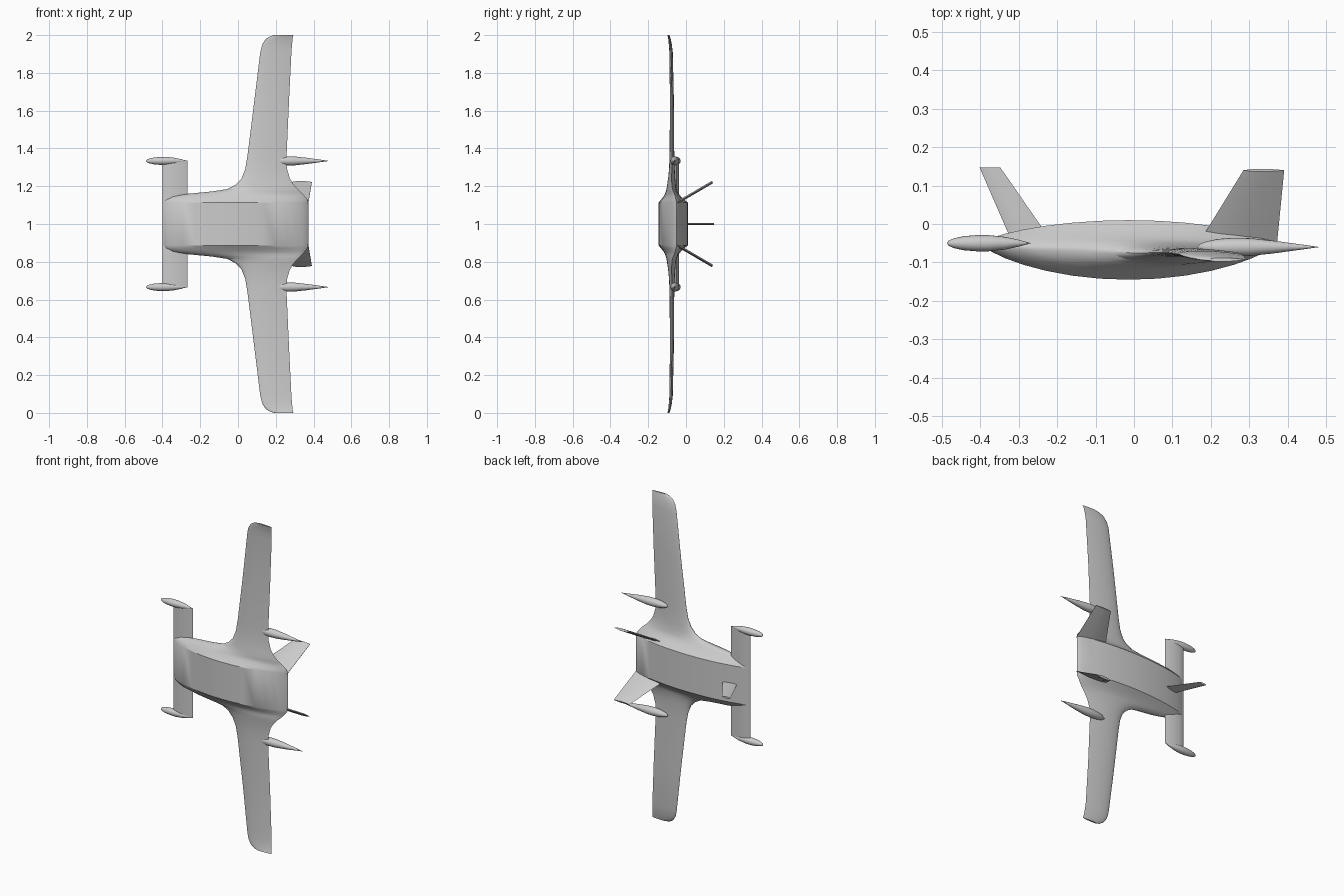
import bpy, bmesh
from math import cos, sin, pi, radians

if "Cube" in bpy.data.objects:
    bpy.data.objects.remove(bpy.data.objects["Cube"])


def loft(name, rings):
    """Skin a row of closed sections and cap both ends."""
    bm = bmesh.new()
    loops = [[bm.verts.new(p) for p in ring] for ring in rings]
    n = len(loops[0])
    for a, b in zip(loops, loops[1:]):
        for i in range(n):
            j = (i + 1) % n
            bm.faces.new((a[i], a[j], b[j], b[i]))
    bm.faces.new(loops[0][::-1])
    bm.faces.new(loops[-1])
    bmesh.ops.remove_doubles(bm, verts=bm.verts, dist=1e-5)
    bmesh.ops.recalc_face_normals(bm, faces=bm.faces)
    mesh = bpy.data.meshes.new(name)
    bm.to_mesh(mesh)
    bm.free()
    ob = bpy.data.objects.new(name, mesh)
    bpy.context.collection.objects.link(ob)
    bpy.ops.object.select_all(action='DESELECT')
    ob.select_set(True)
    bpy.context.view_layer.objects.active = ob
    bpy.ops.object.shade_smooth_by_angle(angle=radians(30))
    return ob


def section(z, x0, x1, top, bot, mid, foil, n=16):
    """Closed section in the xy plane: lens (foil=0) to airfoil (foil=1)."""
    us = [(1 - cos(pi * i / n)) / 2 for i in range(n + 1)]

    def h(u):
        lens = max(0, 4 * u * (1 - u)) ** 0.75
        wing = 2.6 * u ** 0.5 * (1 - u)
        return lens * (1 - foil) + wing * foil
    pts = [(x0 + (x1 - x0) * u, mid + (top - mid) * h(u), z) for u in us]
    pts += [(x0 + (x1 - x0) * u, mid + (bot - mid) * h(u), z) for u in us[-2:0:-1]]
    return pts


# blended body and wing, stations from centre to tip:
# span, leading x, trailing x, top y, bottom y, middle y, airfoil amount
half = [
    (0.113, -0.400, 0.372, 0.010, -0.145, -0.050, 0.0),
    (0.128, -0.388, 0.368, -0.008, -0.133, -0.053, 0.0),
    (0.145, -0.350, 0.355, -0.026, -0.120, -0.057, 0.1),
    (0.160, -0.265, 0.342, -0.038, -0.112, -0.062, 0.25),
    (0.172, -0.140, 0.330, -0.045, -0.108, -0.067, 0.4),
    (0.185, -0.055, 0.316, -0.049, -0.104, -0.072, 0.6),
    (0.210, -0.010, 0.294, -0.054, -0.100, -0.075, 0.8),
    (0.240, 0.018, 0.275, -0.057, -0.095, -0.076, 1.0),
    (0.290, 0.038, 0.260, -0.060, -0.090, -0.075, 1.0),
    (0.360, 0.050, 0.257, -0.062, -0.087, -0.074, 1.0),
    (0.650, 0.086, 0.270, -0.064, -0.085, -0.074, 1.0),
    (0.910, 0.118, 0.283, -0.070, -0.088, -0.079, 1.0),
    (0.950, 0.128, 0.286, -0.075, -0.091, -0.083, 1.0),
    (0.980, 0.148, 0.289, -0.081, -0.094, -0.088, 1.0),
    (0.995, 0.173, 0.291, -0.086, -0.097, -0.092, 1.0),
    (1.000, 0.195, 0.293, -0.088, -0.098, -0.093, 1.0),
]
rings = [section(1 - s[0], *s[1:]) for s in reversed(half)]
rings += [section(1 + s[0], *s[1:]) for s in half]
loft("body_and_wings", rings)

# straight front plane
loft("front_plane", [section(z, -0.4, -0.268, -0.037, -0.063, -0.05, 0.8)
                     for z in (0.665, 1.335)])


def pod(name, x0, x1, y, z, r, profile, n=16):
    """Round streamlined pod along x."""
    loft(name, [[(x0 + (x1 - x0) * u, y + r * k * cos(2 * pi * i / n),
                  z + r * k * sin(2 * pi * i / n)) for i in range(n)]
                for u, k in profile])


front_shape = [(0, .01), (.02, .32), (.08, .6), (.2, .87), (.35, 1), (.5, 1),
               (.7, .78), (.87, .4), (1, .01)]
rear_shape = [(0, .01), (.02, .32), (.07, .6), (.16, .86), (.28, 1), (.42, .98),
              (.62, .7), (.82, .34), (1, .01)]
for side, s in (("upper", 1), ("lower", -1)):
    pod(side + "_front_pod", -0.487, -0.27, -0.05, 1 + s * 0.334, 0.021, front_shape)
    pod(side + "_rear_pod", 0.165, 0.482, -0.06, 1 + s * 0.334, 0.024, rear_shape)


def fin(name, base, tip, t):
    """Thin six-sided fin; base and tip are (x0, x1, y, z)."""
    dy, dz = tip[2] - base[2], tip[3] - base[3]
    d = (dy * dy + dz * dz) ** 0.5
    ny, nz = -dz / d * t, dy / d * t
    out = []
    for x0, x1, y, z in (base, tip):
        c = x1 - x0
        out.append([(x0 + c * u, y + ny * k, z + nz * k) for u, k in
                    ((0, 0), (.2, .8), (.6, 1), (1, .1), (1, -.1), (.6, -1), (.2, -.8))])
    loft(name, out)


# forward-leaning centre fin and splayed tail fins
fin("centre_fin", (-0.325, -0.225, -0.03, 1.0), (-0.402, -0.348, 0.147, 1.0), 0.006)
for side, s in (("upper", 1), ("lower", -1)):
    fin(side + "_tail_fin", (0.165, 0.372, -0.055, 1 + s * 0.108),
        (0.285, 0.391, 0.14, 1 + s * 0.222), 0.007)
